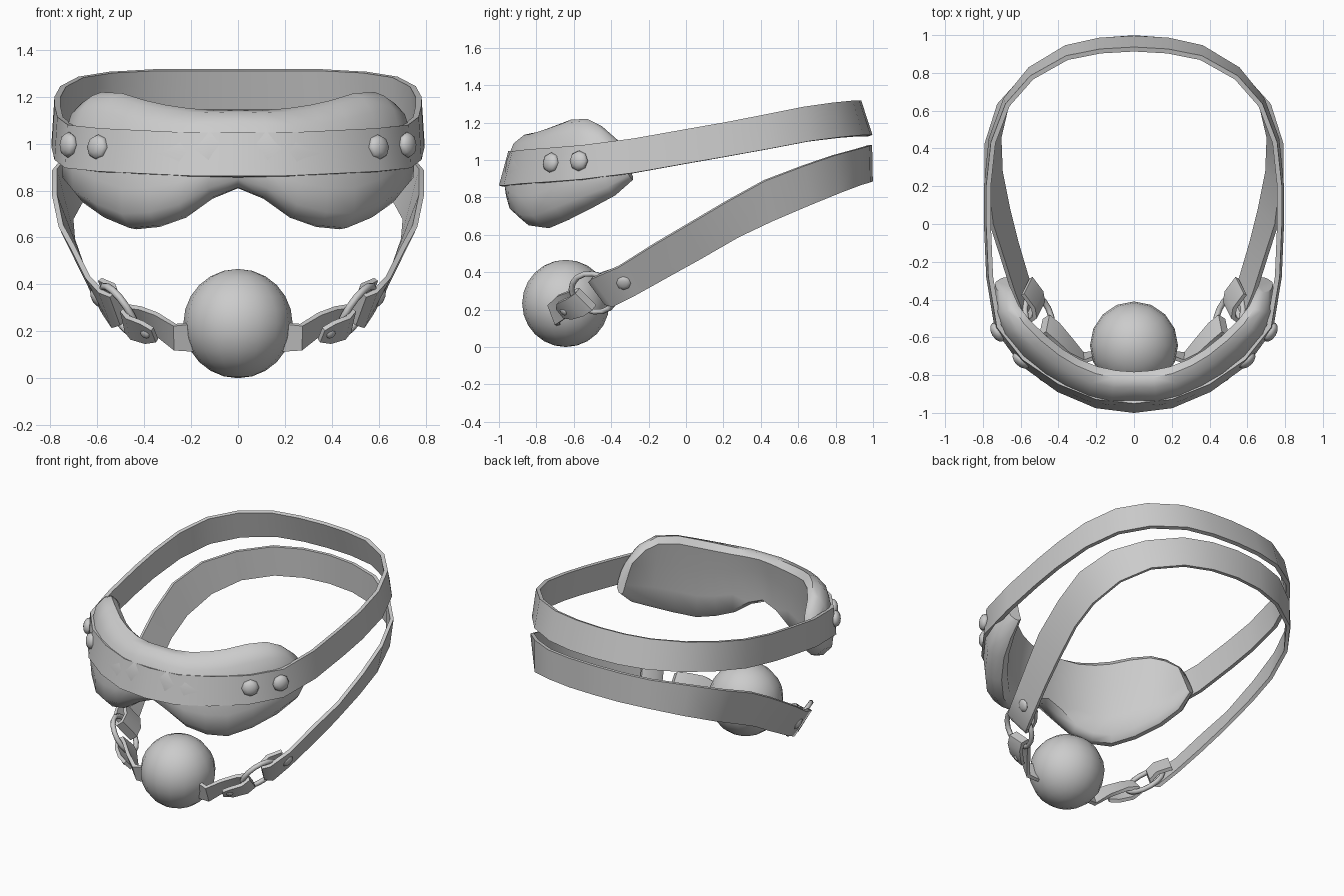
import bpy, bmesh, math
from mathutils import Vector as V

if "Cube" in bpy.data.objects:
    bpy.data.objects.remove(bpy.data.objects["Cube"])


def finish(name, bm, mirror=True, thick=0, angle=40):
    me = bpy.data.meshes.new(name)
    bmesh.ops.recalc_face_normals(bm, faces=bm.faces)
    bm.to_mesh(me)
    bm.free()
    ob = bpy.data.objects.new(name, me)
    bpy.context.collection.objects.link(ob)
    if mirror:
        m = ob.modifiers.new("mirror", 'MIRROR')
        m.merge_threshold = 0.002
    if thick:
        s = ob.modifiers.new("thickness", 'SOLIDIFY')
        s.thickness, s.offset = thick, 0
        s.use_even_offset = True
    bpy.ops.object.select_all(action='DESELECT')
    bpy.context.view_layer.objects.active = ob
    ob.select_set(True)
    bpy.ops.object.convert(target='MESH')
    bpy.ops.object.shade_smooth_by_angle(angle=math.radians(angle))
    return ob


def ribbon(name, pairs, thick):
    bm = bmesh.new()
    rows = [(bm.verts.new(a), bm.verts.new(b)) for a, b in pairs]
    for r, s in zip(rows, rows[1:]):
        bm.faces.new((r[0], s[0], s[1], r[1]))
    return finish(name, bm, thick=thick)


def rivet(name, pos, normal, radius, height):
    bm = bmesh.new()
    bmesh.ops.create_uvsphere(bm, u_segments=8, v_segments=6, radius=1)
    rot = V(normal).to_track_quat('Z', 'Y')
    for v in bm.verts:
        v.co = V(pos) + rot @ V((v.co.x * radius, v.co.y * radius, v.co.z * height))
    finish(name, bm, angle=60)


# blindfold strap: half loop, lower and upper edge
lo = [(0, -.988, .86), (.2, -.963, .86), (.4, -.878, .87), (.59, -.74, .88), (.725, -.555, .895),
      (.77, -.28, .93), (.782, 0, .98), (.782, .2, 1.015), (.757, .45, 1.06), (.68, .66, 1.1),
      (.55, .82, 1.12), (.36, .935, 1.13), (.18, .975, 1.13), (0, .985, 1.13)]
inset = [.05, .046, .04, .03, .012, 0, 0, 0, -.02, -.03, -.045, -.055, -.06, -.06]
ribbon("blindfold_strap", [((x, y, z), (x * .985, y + d, z + .184))
                           for (x, y, z), d in zip(lo, inset)], .025)

# padded mask: x, y of inner face, bottom, top, thickness
cols = [(0, -.805, .81, 1.145, .15), (.1, -.797, .765, 1.145, .17), (.2, -.775, .685, 1.15, .17),
        (.3, -.735, .645, 1.165, .165), (.39, -.68, .635, 1.185, .165), (.49, -.595, .68, 1.215, .16),
        (.58, -.49, .745, 1.22, .15), (.635, -.39, .81, 1.18, .125), (.665, -.29, .895, 1.1, .075)]
section = [(0, .07), (.04, .3), (.04, .65), (0, .93), (.25, 1), (.55, .97), (.85, .85),
           (1, .6), (1, .32), (.88, .12), (.5, .01), (.2, 0)]
bm = bmesh.new()
rings = []
for i, (x, y, z0, z1, t) in enumerate(cols):
    a, b = cols[max(i - 1, 0)], cols[min(i + 1, len(cols) - 1)]
    n = V((b[1] - a[1], a[0] - b[0], 0)).normalized() if i else V((0, -1, 0))
    ring = []
    for d, f in section:
        z = z0 + (z1 - z0) * f
        p = V((x, y, z)) + n * (d * t - (z - .95) * .13)
        p.y -= (z - .93) * .4 * (i / 8) ** 4
        ring.append(bm.verts.new(p))
    rings.append(ring)
for r, s in zip(rings, rings[1:]):
    for j in range(len(r)):
        k = (j + 1) % len(r)
        bm.faces.new((r[j], r[k], s[k], s[j]))
bm.faces.new(rings[-1])
finish("blindfold_pad", bm, angle=50)

# mask rivets
rivet("side_rivet", (.723, -.573, .995), (.86, -.5, .05), .055, .032)
rivet("front_rivet", (.598, -.722, .985), (.68, -.73, .1), .055, .032)

# gag strap: outer run, with its end folded around the ring
pairs = [((.53, -.39, .22), (.585, -.5, .37)), ((.57, -.27, .28), (.64, -.36, .43)),
         ((.62, -.1, .375), (.7, -.17, .55)), ((.665, .08, .475), (.755, 0, .65)),
         ((.705, .28, .59), (.782, .22, .78)), ((.712, .46, .675), (.782, .42, .89)),
         ((.665, .66, .76), (.715, .63, .97)), ((.55, .82, .825), (.57, .79, 1.025)),
         ((.37, .925, .865), (.38, .92, 1.06)), ((.185, .975, .88), (.19, .97, 1.075)),
         ((0, .988, .885), (0, .984, 1.08))]
a, b = V(pairs[0][0]), V(pairs[0][1])
mid, half = (a + b) / 2, (b - a) / 2
run = ((V(pairs[1][0]) + V(pairs[1][1])) / 2 - mid).normalized()
inward = run.cross(half).normalized()
if inward.x > 0:
    inward.negate()
fold = []
for along, depth in ((.13, .035), (.04, .065), (-.015, .055), (-.03, .025)):
    c = mid + run * along + inward * depth
    fold.append((c - half * .8, c + half * .8))
ribbon("gag_strap", fold + pairs, .022)
rivet("strap_rivet", mid + run * .13 - inward * .012, -inward, .04, .015)

# connecting ring
D = V((.55, .65, .5)).normalized()
W = V((.3, -.6, .74))
W = (W - D * W.dot(D)).normalized()
N = D.cross(W)
bm = bmesh.new()
loops = []
for i in range(16):
    t = i * math.tau / 16
    out = D * math.cos(t) + W * math.sin(t)
    loops.append([bm.verts.new(V((.505, -.495, .29)) + out * (.122 + .016 * math.cos(s * math.tau / 6))
                               + N * .016 * math.sin(s * math.tau / 6)) for s in range(6)])
for i in range(16):
    r, s = loops[i], loops[(i + 1) % 16]
    for j in range(6):
        k = (j + 1) % 6
        bm.faces.new((r[j], r[k], s[k], s[j]))
finish("ring", bm, angle=70)

# short tab from the ball, folded around the ring
path = [((.18, -.69, .175), (0, -.01, .06)), ((.27, -.71, .175), (0, -.02, .052)),
        ((.34, -.65, .225), (.01, -.035, .05)), ((.41, -.575, .255), (.01, -.045, .045)),
        ((.455, -.535, .26), (.01, -.045, .045)), ((.48, -.55, .24), (.01, -.045, .045)),
        ((.46, -.59, .215), (.01, -.045, .045)), ((.40, -.645, .195), (.01, -.04, .042)),
        ((.355, -.67, .185), (.01, -.02, .025))]
ribbon("ball_tab", [(V(c) - V(w), V(c) + V(w)) for c, w in path], .022)
rivet("tab_rivet", (.395, -.655, .19), (.5, -.7, -.5), .024, .012)

# ball
bm = bmesh.new()
bmesh.ops.create_uvsphere(bm, u_segments=16, v_segments=12, radius=.233)
bmesh.ops.translate(bm, verts=bm.verts, vec=(0, -.643, .233))
finish("ball", bm, mirror=False, angle=60)
